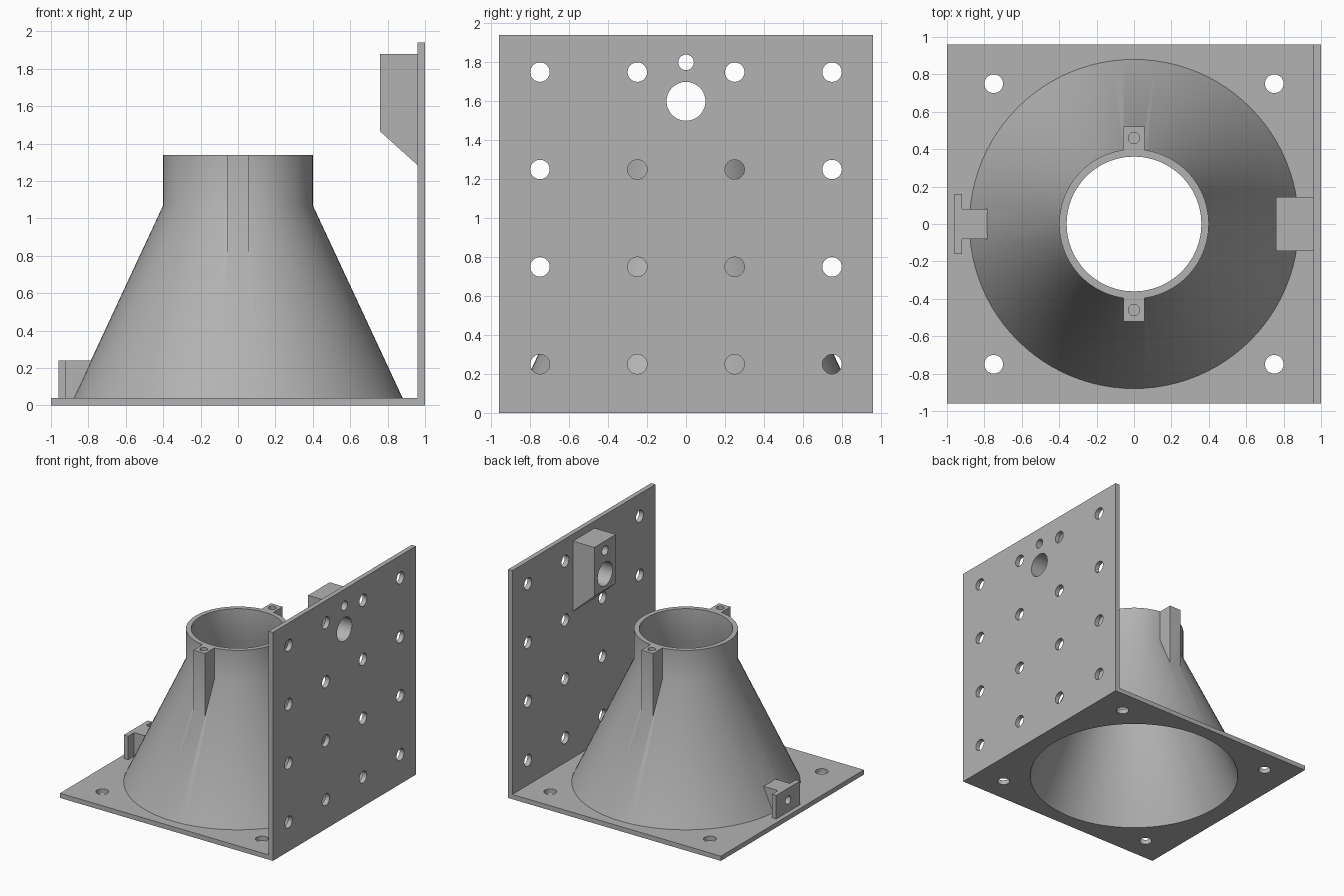
import bpy, bmesh, math
from mathutils import Matrix

cube = bpy.data.objects.get("Cube")
if cube:
    bpy.data.objects.remove(cube, do_unlink=True)

grey = bpy.data.materials.new("plain grey")
grey.use_nodes = True
COLOR = (0.45, 0.45, 0.45, 1)
grey.diffuse_color = COLOR
grey.node_tree.nodes["Principled BSDF"].inputs["Base Color"].default_value = COLOR


def make(name, bm):
    bmesh.ops.recalc_face_normals(bm, faces=bm.faces)
    mesh = bpy.data.meshes.new(name)
    bm.to_mesh(mesh)
    bm.free()
    mesh.materials.append(grey)
    ob = bpy.data.objects.new(name, mesh)
    bpy.context.collection.objects.link(ob)
    return ob


def prism(name, outline, axis, lo, hi):
    """Extrude a 2D outline along y (points are x, z) or z (points are x, y)."""
    bm = bmesh.new()
    put = (lambda a, b: (a, lo, b)) if axis == "y" else (lambda a, b: (a, b, lo))
    face = bm.faces.new([bm.verts.new(put(a, b)) for a, b in outline])
    moved = bmesh.ops.extrude_face_region(bm, geom=[face])["geom"]
    shift = (0, hi - lo, 0) if axis == "y" else (0, 0, hi - lo)
    bmesh.ops.translate(bm, vec=shift, verts=[v for v in moved if isinstance(v, bmesh.types.BMVert)])
    return make(name, bm)


def box(name, x0, x1, y0, y1, z0, z1):
    return prism(name, [(x0, y0), (x1, y0), (x1, y1), (x0, y1)], "z", z0, z1)


def lathe(name, profile, sides=96):
    """Closed solid of revolution from (radius, z) points."""
    bm = bmesh.new()
    rings = [[bm.verts.new((r * math.cos(math.tau * i / sides), r * math.sin(math.tau * i / sides), z))
              for i in range(sides)] for r, z in profile]
    for low, high in zip(rings, rings[1:]):
        for i in range(sides):
            j = (i + 1) % sides
            bm.faces.new((low[i], low[j], high[j], high[i]))
    bm.faces.new(rings[0])
    bm.faces.new(rings[-1])
    return make(name, bm)


def drill(centre, radius, length, axis):
    bm = bmesh.new()
    bmesh.ops.create_cone(bm, cap_ends=True, segments=32, radius1=radius, radius2=radius, depth=length)
    if axis == "x":
        bmesh.ops.rotate(bm, verts=bm.verts, matrix=Matrix.Rotation(math.pi / 2, 3, "Y"))
    bmesh.ops.translate(bm, verts=bm.verts, vec=centre)
    return make("drill", bm)


def combine(ob, tools, operation, keep=False):
    for tool in tools:
        mod = ob.modifiers.new("cut", "BOOLEAN")
        mod.operation, mod.object, mod.solver = operation, tool, "EXACT"
    bpy.context.view_layer.update()
    result = bpy.data.meshes.new_from_object(ob.evaluated_get(bpy.context.evaluated_depsgraph_get()))
    ob.modifiers.clear()
    ob.data = result
    if not keep:
        for tool in tools:
            bpy.data.objects.remove(tool, do_unlink=True)


# Base plate with corner holes
base = box("base_plate", -1, 1, -0.96, 0.96, 0, 0.04)
combine(base, [drill((x, y, 0), 0.05, 0.3, "z") for x in (-0.75, 0.75) for y in (-0.75, 0.75)], "DIFFERENCE")

# Funnel shell with two screw lugs and a T-shaped bracket
slope = 0.48 / 1.07
bore = lathe("bore", [(0.84 + 0.1 * slope, -0.1), (0.36, 1.07), (0.36, 1.5)])
funnel = lathe("funnel", [(0.88, 0.04), (0.40, 1.07), (0.40, 1.34)])
lugs = [box("lug", -0.055, 0.055, min(s * 0.38, s * 0.52), max(s * 0.38, s * 0.52), 0.76, 1.34) for s in (-1, 1)]
stem = box("stem", -0.94, -0.70, -0.08, 0.08, 0.04, 0.24)
flange = box("flange", -0.96, -0.92, -0.16, 0.16, 0.04, 0.24)
combine(funnel, lugs + [stem, flange], "UNION")
holes = [drill((0, s * 0.46, 1.34), 0.03, 0.4, "z") for s in (-1, 1)]
holes.append(drill((-0.96, 0, 0.14), 0.035, 0.2, "x"))
combine(funnel, [bore], "DIFFERENCE", keep=True)
combine(funnel, holes, "DIFFERENCE")
combine(base, [bore], "DIFFERENCE")

# Upright wall with a grid of holes
wall = box("side_wall", 0.96, 1, -0.96, 0.96, 0.04, 1.94)
combine(wall, [drill((1, y, z), 0.05, 0.3, "x")
               for y in (-0.75, -0.25, 0.25, 0.75) for z in (0.25, 0.75, 1.25, 1.75)], "DIFFERENCE")
foot = box("wall_foot", 0.96, 1, -0.96, 0.96, 0, 0.04)
bpy.data.objects.remove(foot, do_unlink=True)

# Holder block with a sloped underside, drilled through together with the wall
holder = prism("holder_block", [(0.76, 1.465), (0.96, 1.285), (0.96, 1.88), (0.76, 1.88)], "y", -0.145, 0.145)
for part in (holder, wall):
    combine(part, [drill((0.9, 0, 1.6), 0.1, 0.6, "x"), drill((0.9, 0, 1.8), 0.04, 0.6, "x")], "DIFFERENCE")

# Smooth round surfaces, sharp edges elsewhere
for ob in (base, funnel, wall, holder):
    bpy.ops.object.select_all(action="DESELECT")
    ob.select_set(True)
    bpy.context.view_layer.objects.active = ob
    bpy.ops.object.shade_smooth_by_angle(angle=math.radians(30))
